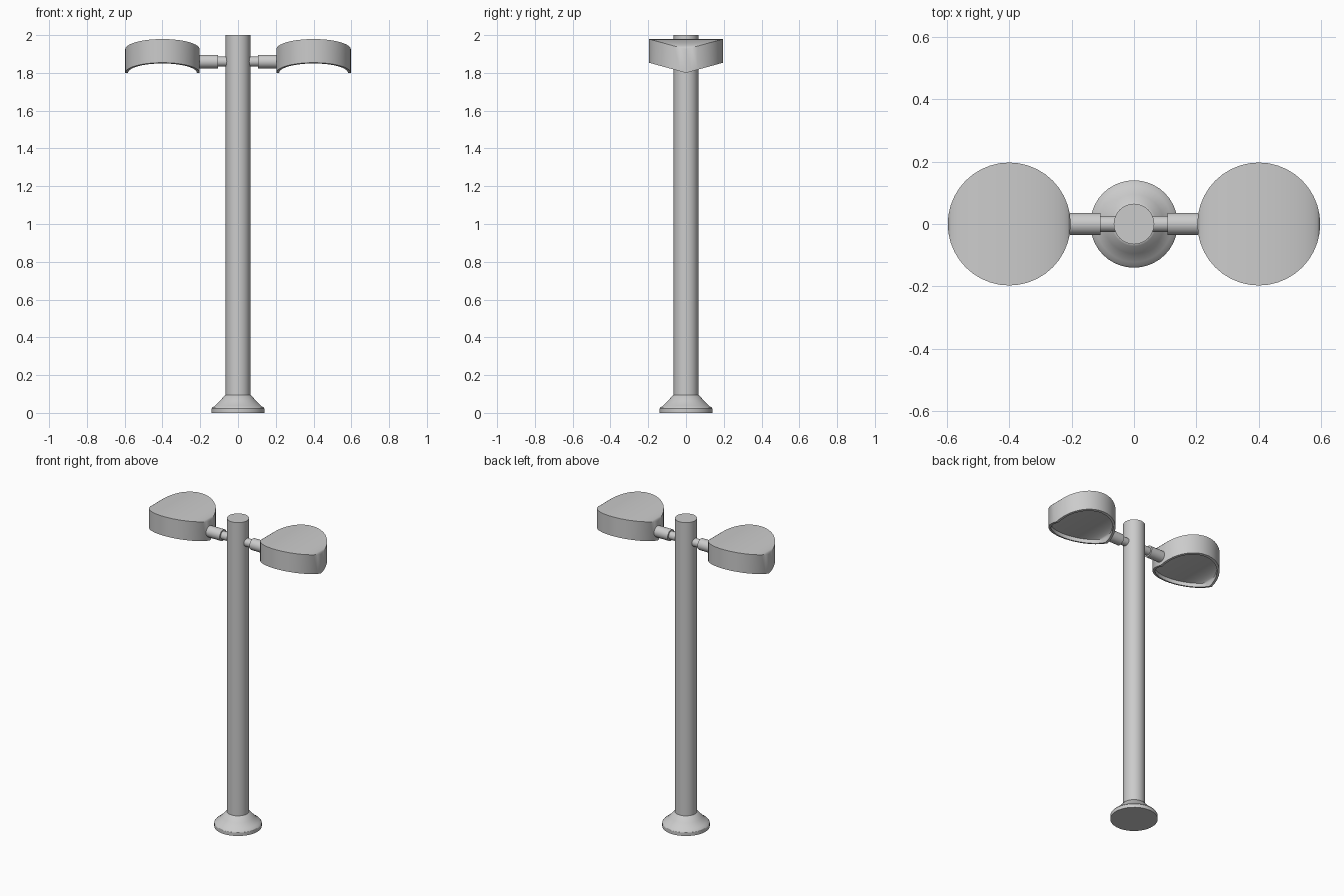
import bpy, bmesh
from math import sin, cos, pi, radians

if "Cube" in bpy.data.objects:
    bpy.data.objects.remove(bpy.data.objects["Cube"])


def finish(bm, name, angle=30):
    bmesh.ops.recalc_face_normals(bm, faces=bm.faces)
    me = bpy.data.meshes.new(name)
    bm.to_mesh(me)
    bm.free()
    ob = bpy.data.objects.new(name, me)
    bpy.context.collection.objects.link(ob)
    bpy.ops.object.select_all(action='DESELECT')
    ob.select_set(True)
    bpy.context.view_layer.objects.active = ob
    bpy.ops.object.shade_smooth_by_angle(angle=radians(angle))
    return ob


def bridge(bm, a, b):
    n = len(a)
    for i in range(n):
        j = (i + 1) % n
        bm.faces.new((a[i], a[j], b[j], b[i]))


def lathe(name, profile, place, n=32):
    """Capped solid of revolution; place(r cos, r sin, h) maps to world."""
    bm = bmesh.new()
    rings = [[bm.verts.new(place(r * cos(2 * pi * i / n), r * sin(2 * pi * i / n), h))
              for i in range(n)] for r, h in profile]
    for a, b in zip(rings, rings[1:]):
        bridge(bm, a, b)
    bm.faces.new(rings[0])
    bm.faces.new(rings[-1])
    return finish(bm, name)


def lamp_head(name, cx, n=40):
    """Round shade whose rims are folded along the arm axis."""
    bm = bmesh.new()

    def ring(r, z):
        pts = []
        for i in range(n):
            x, y = r * cos(2 * pi * i / n), r * sin(2 * pi * i / n)
            pts.append(bm.verts.new((cx + x, y, z + 0.275 * abs(y))))
        return pts

    def cap(v):
        # strips across the shade, giving an arched cover
        for i in range(n // 2):
            quad = [v[i], v[i + 1], v[-i - 1], v[-i % n]]
            bm.faces.new(list(dict.fromkeys(quad)))

    top, bottom = ring(0.197, 1.925), ring(0.197, 1.80)
    lip, recess = ring(0.182, 1.80), ring(0.182, 1.825)
    for a, b in ((top, bottom), (bottom, lip), (lip, recess)):
        bridge(bm, a, b)
    cap(top)
    cap(recess)
    return finish(bm, name)


# Post and flared foot
upright = lambda a, b, h: (a, b, h)
lathe("post", [(0.065, 0.05), (0.065, 2.0)], upright)
lathe("foot", [(0.14, 0), (0.14, 0.022), (0.135, 0.03), (0.122, 0.037),
               (0.095, 0.064), (0.071, 0.092), (0.064, 0.096)], upright, 40)

# Stepped arms and lamp heads on both sides
for side, s in (("right", 1), ("left", -1)):
    sideways = lambda a, b, h: (s * h, a, 1.86 + b)
    lathe(side + "_arm", [(0.026, 0.04), (0.026, 0.107), (0.036, 0.107), (0.036, 0.205)],
          sideways, 24)
    lamp_head(side + "_lamp_head", 0.4 * s)
